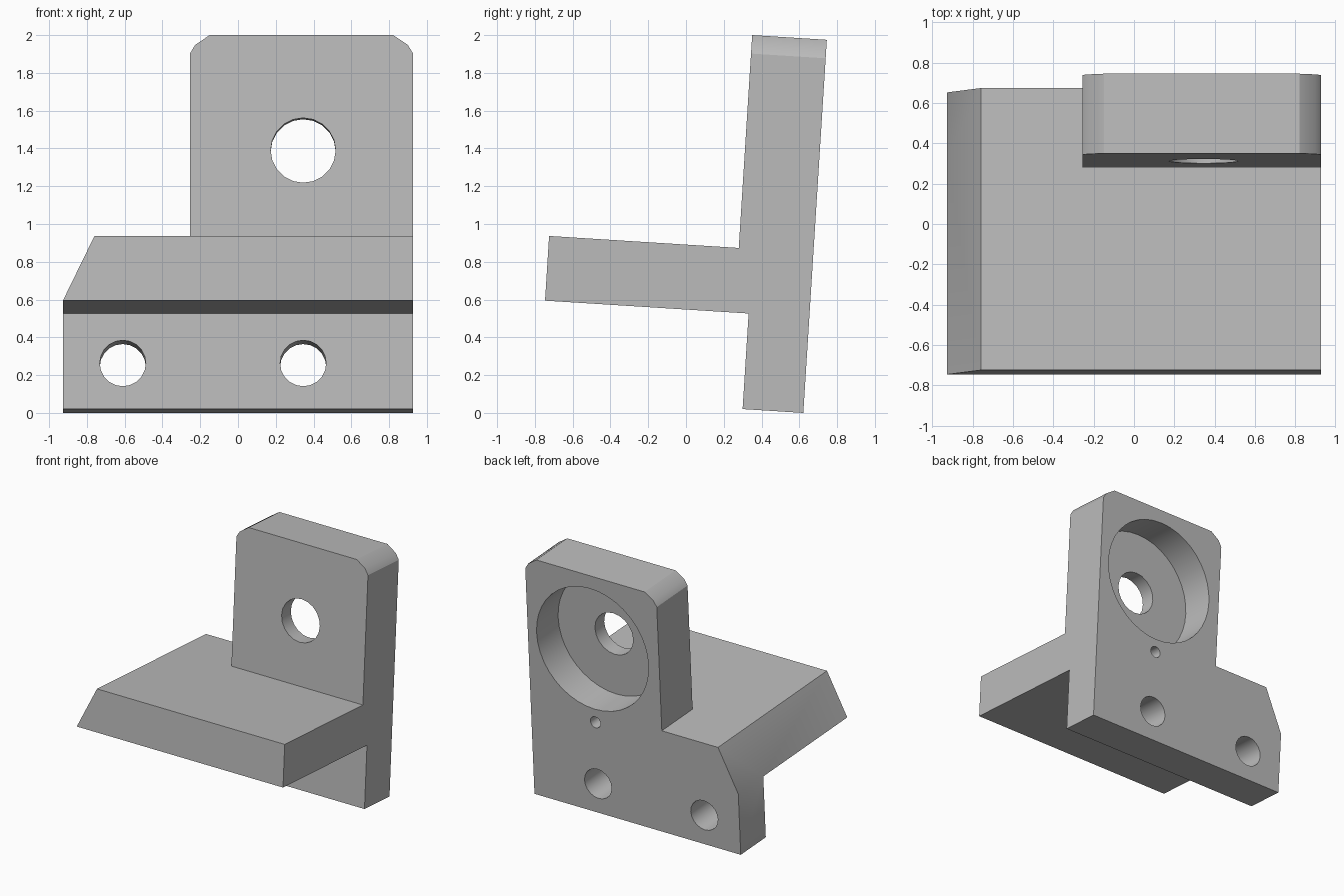
import bpy, bmesh, math
from mathutils import Matrix

cube = bpy.data.objects.get("Cube")
if cube:
    bpy.data.objects.remove(cube, do_unlink=True)

TILT = 0.063
HALF_W = 0.927
TOP = 1.979

grey = bpy.data.materials.new("plain grey")
grey.use_nodes = True
colour = (0.5, 0.5, 0.5, 1)
grey.diffuse_color = colour
grey.node_tree.nodes["Principled BSDF"].inputs["Base Color"].default_value = colour


def prism(name, points, vector):
    """Extrude a closed outline along a vector."""
    bm = bmesh.new()
    face = bm.faces.new([bm.verts.new(p) for p in points])
    ext = bmesh.ops.extrude_face_region(bm, geom=[face])
    moved = [g for g in ext["geom"] if isinstance(g, bmesh.types.BMVert)]
    bmesh.ops.translate(bm, verts=moved, vec=vector)
    bmesh.ops.recalc_face_normals(bm, faces=bm.faces[:])
    mesh = bpy.data.meshes.new(name)
    bm.to_mesh(mesh)
    bm.free()
    mesh.materials.append(grey)
    obj = bpy.data.objects.new(name, mesh)
    bpy.context.collection.objects.link(obj)
    return obj


def drill(name, x, z, radius, front, back, sides):
    """Round cutter running along y."""
    ring = [2 * math.pi * i / sides for i in range(sides)]
    return prism(name, [(x + radius * math.cos(a), front, z + radius * math.sin(a)) for a in ring],
                 (0, back - front, 0))


def boolean(target, tool, operation):
    mod = target.modifiers.new(tool.name, "BOOLEAN")
    mod.operation = operation
    mod.solver = "EXACT"
    mod.object = tool
    bpy.context.view_layer.objects.active = target
    bpy.ops.object.modifier_apply(modifier=mod.name)
    bpy.data.objects.remove(tool, do_unlink=True)


# Side profile: upright plate with a shelf, longer than needed at both ends
side = [(0, -0.2), (0, 2.2), (-0.396, 2.2), (-0.396, 0.85), (-1.402, 0.85),
        (-1.402, 0.507), (-0.322, 0.507), (-0.322, -0.2)]
bracket = prism("bracket", [(-1.2, y, z) for y, z in side], (2.4, 0, 0))

# Front outline: slanted shelf end and clipped round corners on the tab
tab_left = -0.255
corner = [(0, 0.098), (0.028, 0.052), (0.105, 0)]
outline = [(-HALF_W, 0), (HALF_W, 0)]
outline += [(HALF_W - dx, TOP - dz) for dx, dz in corner]
outline += [(tab_left + dx, TOP - dz) for dx, dz in reversed(corner)]
outline += [(tab_left, 0.85), (-0.76, 0.85), (-HALF_W, 0.507)]
boolean(bracket, prism("outline", [(x, -1.8, z) for x, z in outline], (0, 2.2, 0)), "INTERSECT")

# Bearing recess, its through hole, mounting holes and a small blind hole
centre = 0.345
for cutter in (
    drill("recess", centre, 1.368, 0.503, -0.277, 0.2, 40),
    drill("shaft_hole", centre, 1.368, 0.172, -0.6, 0.1, 20),
    drill("left_mount_hole", centre, 0.243, 0.122, -0.6, 0.2, 20),
    drill("right_mount_hole", -0.61, 0.243, 0.122, -0.6, 0.2, 20),
    drill("pin_hole", centre, 0.756, 0.046, -0.25, 0.2, 16),
):
    boolean(bracket, cutter, "DIFFERENCE")

# Lean the whole bracket back
bracket.data.transform(Matrix.Translation((0, 0.621, 0)) @ Matrix.Rotation(-TILT, 4, "X"))

bpy.ops.object.select_all(action="DESELECT")
bracket.select_set(True)
bpy.context.view_layer.objects.active = bracket
bpy.ops.object.shade_smooth_by_angle(angle=math.radians(31))
